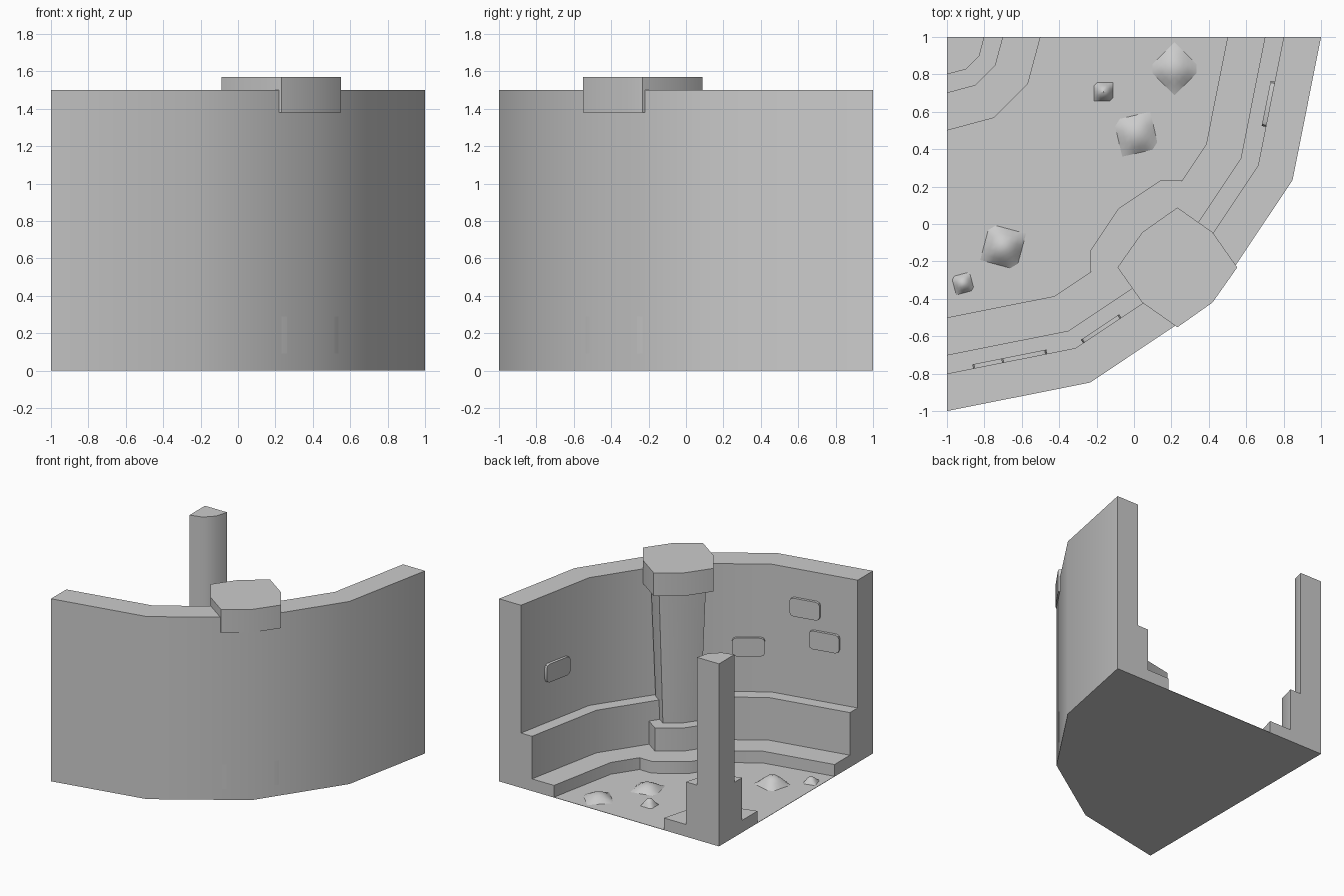
import bpy, bmesh
from math import sin, cos, pi, radians
from mathutils import Matrix, Vector

if "Cube" in bpy.data.objects:
    bpy.data.objects.remove(bpy.data.objects["Cube"])


def finish(bm, name, smooth=True):
    bmesh.ops.remove_doubles(bm, verts=bm.verts, dist=1e-5)
    bmesh.ops.recalc_face_normals(bm, faces=bm.faces)
    mesh = bpy.data.meshes.new(name)
    bm.to_mesh(mesh)
    bm.free()
    ob = bpy.data.objects.new(name, mesh)
    bpy.context.collection.objects.link(ob)
    if smooth:
        bpy.ops.object.select_all(action='DESELECT')
        ob.select_set(True)
        bpy.context.view_layer.objects.active = ob
        bpy.ops.object.shade_smooth_by_angle(angle=radians(35))
    return ob


def arc_pt(r, a):
    """Point on an arc about the tile's back left corner."""
    return (-1 + r * sin(a), 1 - r * cos(a))


def sweep(name, profile, segs):
    """Turn an (r, z) profile a quarter turn about the back left corner."""
    bm = bmesh.new()
    rings = []
    for i in range(segs + 1):
        a = pi / 2 * i / segs
        rings.append([bm.verts.new((*arc_pt(r, a), z)) for r, z in profile])
    n = len(profile)
    for p, q in zip(rings, rings[1:]):
        for j in range(n):
            k = (j + 1) % n
            if profile[j][0] == 0 and profile[k][0] == 0:
                continue  # no face along the axis
            bm.faces.new((p[j], p[k], q[k], q[j]))
    bm.faces.new(rings[0])
    bm.faces.new(rings[-1])
    return finish(bm, name)


def loft(name, low, z0, high, z1):
    """Solid between two outlines with equal point counts."""
    bm = bmesh.new()
    a = [bm.verts.new((x, y, z0)) for x, y in low]
    b = [bm.verts.new((x, y, z1)) for x, y in high]
    for i in range(len(a)):
        j = (i + 1) % len(a)
        bm.faces.new((a[i], a[j], b[j], b[i]))
    bm.faces.new(a[::-1])
    bm.faces.new(b)
    return finish(bm, name)


def octagon(r):
    """Eight points, the diagonal ones pulled in a little."""
    return [(0.232 + r * (1, 0.83)[i % 2] * cos(i * pi / 4),
             -0.232 + r * (1, 0.83)[i % 2] * sin(i * pi / 4)) for i in range(8)]


# floor, outer curved wall with two steps, inner corner post with two steps
outline = [(-1, 1)] + [arc_pt(2, i * pi / 8) for i in range(5)]
loft("floor", outline, 0, outline, 0.003)
sweep("curved_wall", [(2, 0), (2, 1.5), (1.8, 1.5), (1.8, .45), (1.7, .45),
                      (1.7, .1), (1.5, .1), (1.5, 0)], 4)
sweep("corner_post", [(0, 0), (.5, 0), (.5, .1), (.3, .1), (.3, .45),
                      (.2, .45), (.2, 1.5), (0, 1.5)], 3)

# column: footing, plinth, shaft and cap
foot = [(-.235, -.255), (-.235, -.145), (-.083, .083), (.145, .235), (.255, .235), (.15, -.15)]
loft("column_footing", foot, 0, foot, 0.1)
loft("column_plinth", octagon(.305), 0.09, octagon(.305), 0.29)
loft("column_shaft", octagon(.2), 0.28, octagon(.25), 1.39)
loft("column_cap", octagon(.32), 1.38, octagon(.32), 1.57)

# raised wall stones: x, y, z, wall facet
for i, (x, y, z, k) in enumerate([(-.74, -.748, .95, 0), (-.585, -.717, 1.19, 0),
                                  (-.17, -.569, .825, 1), (.728, .64, .86, 3)]):
    bm = bmesh.new()
    bmesh.ops.create_cube(bm, size=1)
    bmesh.ops.scale(bm, vec=(.245, .044, .15), verts=bm.verts)
    edges = [e for e in bm.edges if abs((e.verts[0].co - e.verts[1].co).y) > .02]
    bmesh.ops.bevel(bm, geom=edges, offset=.03, segments=2, profile=.5, affect='EDGES')
    m = Matrix.Translation((x, y, z)) @ Matrix.Rotation(radians(11.25 + 22.5 * k), 4, 'Z')
    bmesh.ops.transform(bm, matrix=m, verts=bm.verts)
    finish(bm, f"wall_stone_{i + 1}")

# low domed rubble on the floor: x, y, size, turn, height
for i, (x, y, s, turn, h) in enumerate([(-.7, -.122, .2, -15, .075), (-.915, -.318, .1, 15, .045),
                                        (-.163, .707, .1, 0, .06), (.012, .48, .2, 13, .05),
                                        (.217, .83, .2, 45, .05)]):
    bm = bmesh.new()
    bmesh.ops.create_grid(bm, x_segments=6, y_segments=6, size=1)
    for v in bm.verts:
        u, w = v.co.x, v.co.y
        v.co = Vector((u * s / 2, w * s / 2, .003 + h * (1 - u * u) * (1 - w * w)))
    m = Matrix.Translation((x, y, 0)) @ Matrix.Rotation(radians(turn), 4, 'Z')
    bmesh.ops.transform(bm, matrix=m, verts=bm.verts)
    rim = [e for e in bm.edges if e.is_boundary]
    bmesh.ops.holes_fill(bm, edges=rim, sides=0)
    finish(bm, f"rubble_{i + 1}")
